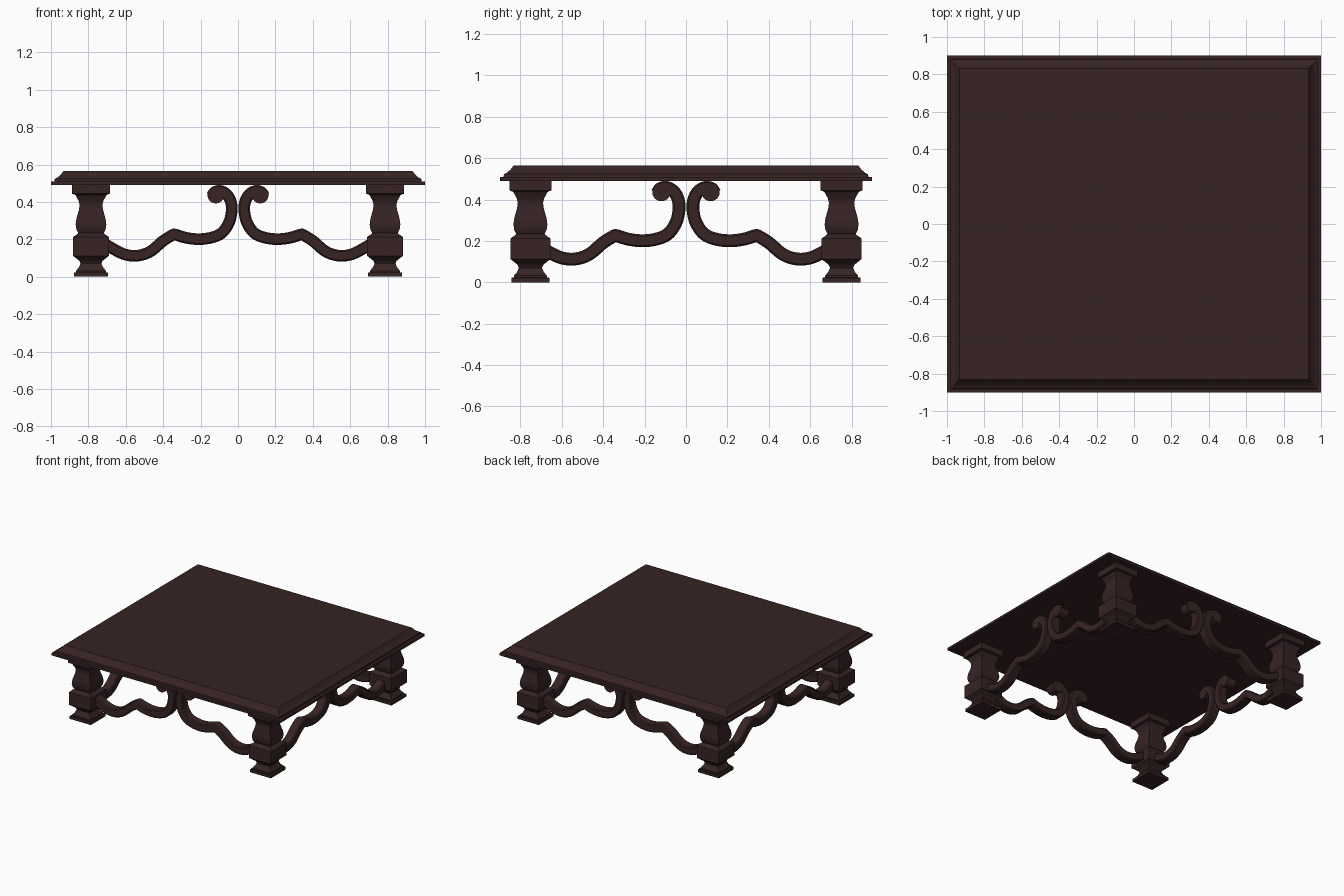
import bpy, bmesh, math
from mathutils import Vector

if "Cube" in bpy.data.objects:
    bpy.data.objects.remove(bpy.data.objects["Cube"])

wood = bpy.data.materials.new("dark brown wood")
wood.diffuse_color = (0.038, 0.0170, 0.0175, 1)
wood.use_nodes = True
wood.node_tree.nodes["Principled BSDF"].inputs["Base Color"].default_value = wood.diffuse_color


def make_object(name, bm, smooth=0):
    bmesh.ops.recalc_face_normals(bm, faces=bm.faces)
    me = bpy.data.meshes.new(name)
    bm.to_mesh(me)
    bm.free()
    me.materials.append(wood)
    ob = bpy.data.objects.new(name, me)
    bpy.context.collection.objects.link(ob)
    if smooth:
        bpy.ops.object.select_all(action='DESELECT')
        ob.select_set(True)
        bpy.context.view_layer.objects.active = ob
        bpy.ops.object.shade_smooth_by_angle(angle=math.radians(smooth))
    return ob


def loft(bm, rings):
    """Skin closed rings of points and cap both ends."""
    vs = [[bm.verts.new(p) for p in r] for r in rings]
    n = len(vs[0])
    for a, b in zip(vs, vs[1:]):
        for i in range(n):
            j = (i + 1) % n
            bm.faces.new((a[i], a[j], b[j], b[i]))
    bm.faces.new(vs[0])
    bm.faces.new(vs[-1])


def rect(cx, cy, hx, hy, z):
    return [(cx + sx * hx, cy + sy * hy, z)
            for sx, sy in ((-1, -1), (1, -1), (1, 1), (-1, 1))]


def spline(pts, steps=7):
    """Catmull-Rom samples through 2D points."""
    p = [Vector(q) for q in pts]
    p = [2 * p[0] - p[1]] + p + [2 * p[-1] - p[-2]]
    out = []
    for a, b, c, d in zip(p, p[1:], p[2:], p[3:]):
        for k in range(steps):
            t = k / steps
            out.append(0.5 * (2 * b + (c - a) * t + (2 * a - 5 * b + 4 * c - d) * t * t
                              + (3 * b - a - 3 * c + d) * t ** 3))
    return out + [p[-2]]


# Moulded table top
bm = bmesh.new()
loft(bm, [rect(0, 0, 1 - i, 0.9 - i, z) for i, z in
          ((0, .49), (0, .508), (.018, .51), (.02, .523), (.035, .53),
           (.052, .545), (.06, .556), (.068, .565))])
make_object("table_top", bm)

# Four square baluster legs
LX, LY = 0.786, 0.752
leg = [(.092, 0), (.092, .022), (.08, .024), (.08, .032), (.065, .05), (.056, .07),
       (.062, .085), (.072, .093), (.096, .112), (.096, .212), (.074, .228),
       (.068, .234), (.078, .252), (.082, .28), (.078, .31), (.064, .36), (.061, .385),
       (.066, .405), (.078, .428), (.084, .438), (.101, .444), (.101, .491)]
for sx in (-1, 1):
    for sy in (-1, 1):
        bm = bmesh.new()
        loft(bm, [rect(sx * LX, sy * LY, h, h, z) for h, z in leg])
        name = ("front" if sy < 0 else "back") + ("_left" if sx < 0 else "_right") + "_leg"
        make_object(name, bm, 35)

# Scrolled stretchers: upper scroll, cusp, then a sagging lower arc
upper = [(.14, .43), (.125, .452), (.095, .459), (.06, .44), (.038, .40), (.034, .35), (.048, .29),
         (.085, .236), (.14, .21), (.21, .201), (.28, .209), (.342, .228)]
lower = [(.342, .228), (.40, .192), (.46, .141), (.51, .118), (.56, .112),
         (.61, .121), (.66, .145), (.72, .18)]
path = spline(upper) + spline(lower)[1:]
W, D, C = 0.031, 0.038, 0.008      # half width, half depth, chamfer
section = [(W, -D + C), (W, D - C), (W - C, D), (-W + C, D),
           (-W, D - C), (-W, -D + C), (-W + C, -D), (W - C, -D)]


def stretcher(name, place):
    bm = bmesh.new()
    for s in (-1, 1):
        rings = []
        for i, p in enumerate(path):
            t = path[min(i + 1, len(path) - 1)] - path[max(i - 1, 0)]
            n = Vector((-t.y, t.x)).normalized()
            rings.append([place(s * (p.x + n.x * u), v, p.y + n.y * u) for u, v in section])
        loft(bm, rings)
        # rounded end of the scroll
        ring = [(s * (.119 + .044 * math.cos(a)), .436 + .044 * math.sin(a))
                for a in [k * math.tau / 24 for k in range(24)]]
        loft(bm, [[place(x, v, z) for x, z in ring] for v in (-D, D)])
    make_object(name, bm, 35)


stretcher("front_stretcher", lambda a, b, z: (a, b - LY, z))
stretcher("back_stretcher", lambda a, b, z: (a, b + LY, z))
stretcher("left_stretcher", lambda a, b, z: (b - LX, a, z))
stretcher("right_stretcher", lambda a, b, z: (b + LX, a, z))
